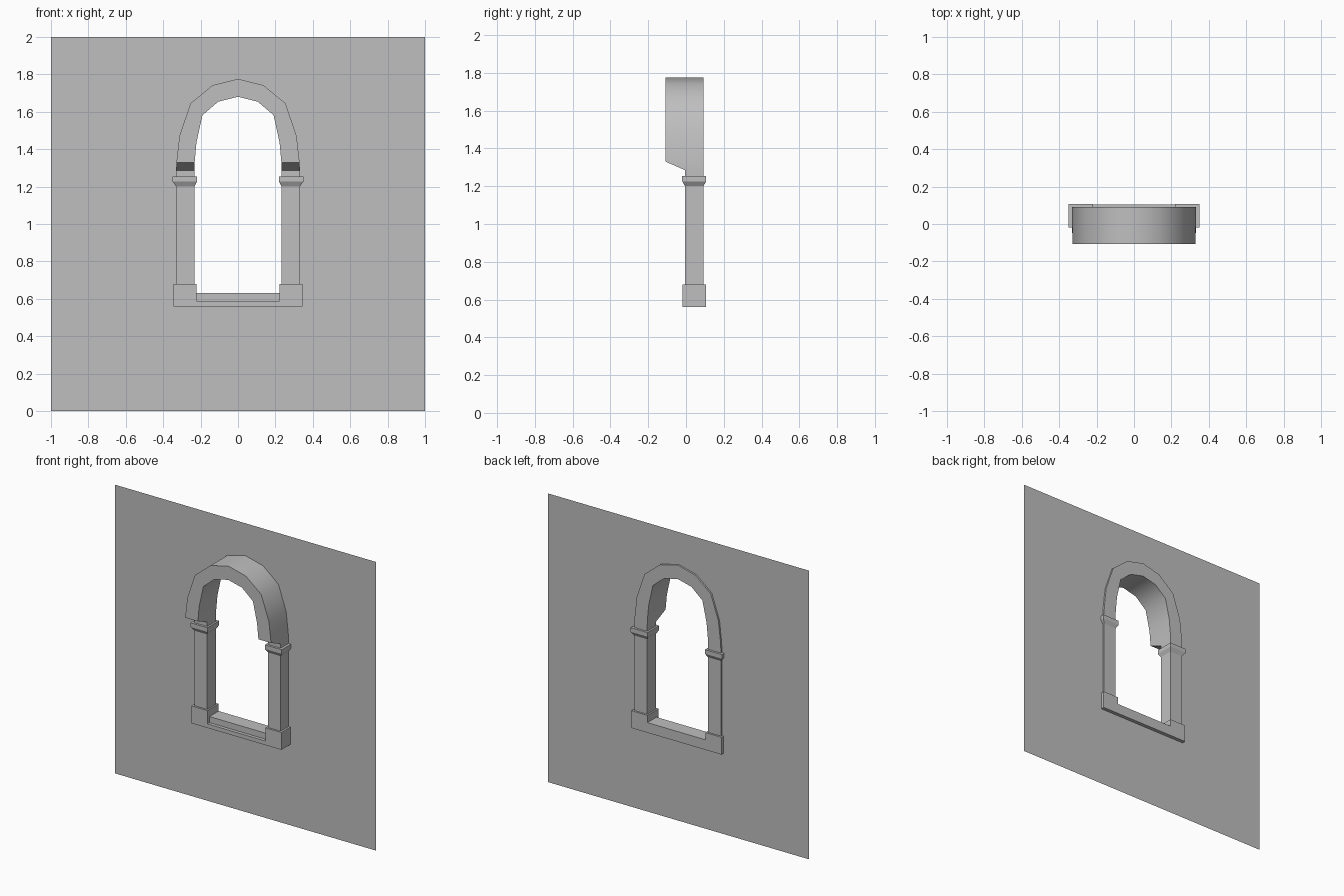
import bpy, bmesh, math

cube = bpy.data.objects.get("Cube")
if cube:
    bpy.data.objects.remove(cube, do_unlink=True)

GREY = (0.52, 0.52, 0.52, 1)
stone = bpy.data.materials.new("mid_grey_stone")
stone.use_nodes = True
stone.diffuse_color = GREY
stone.node_tree.nodes["Principled BSDF"].inputs["Base Color"].default_value = GREY

BACK, FRONT = 0.092, -0.005     # pillar depth
HOOD = -0.108                   # front of the projecting arch
WALL_Y = 0.08


def finish(name, bm, smooth=False):
    mesh = bpy.data.meshes.new(name)
    bm.to_mesh(mesh)
    bm.free()
    mesh.materials.append(stone)
    obj = bpy.data.objects.new(name, mesh)
    bpy.context.collection.objects.link(obj)
    if smooth:
        bpy.ops.object.select_all(action='DESELECT')
        obj.select_set(True)
        bpy.context.view_layer.objects.active = obj
        bpy.ops.object.shade_smooth_by_angle(angle=math.radians(40))
    return obj


def loft(name, rings, smooth=False):
    """Skin a row of equal-sized rings and cap both ends."""
    bm = bmesh.new()
    loops = [[bm.verts.new(p) for p in ring] for ring in rings]
    for a, b in zip(loops, loops[1:]):
        for i in range(len(a)):
            j = (i + 1) % len(a)
            bm.faces.new((a[i], a[j], b[j], b[i]))
    bm.faces.new(loops[0])
    bm.faces.new(loops[-1])
    bmesh.ops.recalc_face_normals(bm, faces=bm.faces)
    return finish(name, bm, smooth)


def rect(x0, x1, y0, y1, z):
    return [(x0, y0, z), (x1, y0, z), (x1, y1, z), (x0, y1, z)]


# Arch: outer x, outer z, inner x, inner z, front y, from springing to crown
half = [
    (0.331, 1.255, 0.233, 1.255, FRONT),
    (0.331, 1.285, 0.233, 1.285, FRONT),
    (0.329, 1.33, 0.232, 1.33, HOOD),
    (0.313, 1.472, 0.222, 1.437, HOOD),
    (0.254, 1.645, 0.19, 1.582, HOOD),
    (0.136, 1.742, 0.106, 1.654, HOOD),
    (0, 1.776, 0, 1.68, HOOD),
]
stations = half + [(-a, b, -c, d, f) for a, b, c, d, f in reversed(half[:-1])]
loft("arch", [[(ox, f, oz), (ix, f, iz), (ix, BACK, iz), (ox, BACK, oz)]
              for ox, oz, ix, iz, f in stations], smooth=True)

# Pillars, capitals and base blocks on both sides
for side, s in (("left", 1), ("right", -1)):
    loft(side + "_pillar", [rect(s * 0.233, s * 0.331, FRONT, BACK, z) for z in (0.68, 1.2)])
    loft(side + "_capital", [
        rect(s * 0.233, s * 0.331, FRONT, BACK, 1.2),
        rect(s * 0.22, s * 0.349, -0.02, 0.107, 1.226),
        rect(s * 0.22, s * 0.349, -0.02, 0.107, 1.255)])
    loft(side + "_base_block", [rect(s * 0.222, s * 0.345, -0.018, 0.105, z) for z in (0.56, 0.68)])

# Stepped sill between the base blocks
sill = [(-0.018, 0.56), (0.105, 0.56), (0.105, 0.63), (0.005, 0.63), (0.005, 0.588), (-0.018, 0.588)]
loft("sill", [[(x, y, z) for y, z in sill] for x in (-0.222, 0.222)])

# Thin wall sheet, its opening hidden inside the frame
bm = bmesh.new()
opening = [(-0.285, 0.6), (0.285, 0.6)]
opening += [((a + c) / 2, (b + d) / 2) for a, b, c, d, f in stations]
for outline in ([(-1, 0), (1, 0), (1, 2), (-1, 2)], opening):
    verts = [bm.verts.new((x, WALL_Y, z)) for x, z in outline]
    for i, v in enumerate(verts):
        bm.edges.new((v, verts[(i + 1) % len(verts)]))
bmesh.ops.triangle_fill(bm, edges=bm.edges[:], use_beauty=True, normal=(0, -1, 0))
for face in bm.faces:
    face.normal_update()
    if face.normal.y > 0:
        face.normal_flip()
finish("wall", bm)
